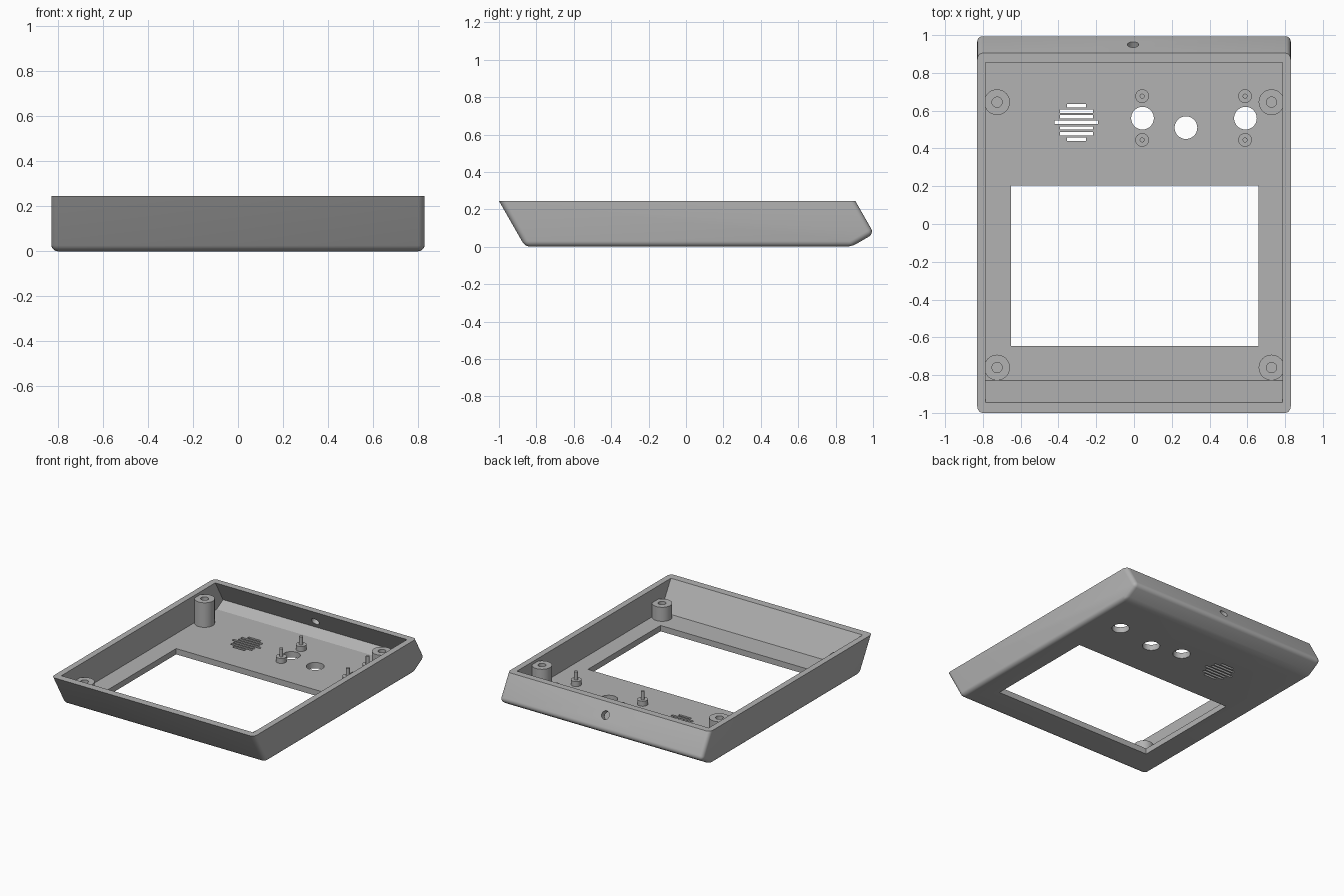
import bpy, bmesh, math
from mathutils import Matrix, Vector

cube = bpy.data.objects.get("Cube")
if cube:
    bpy.data.objects.remove(cube)

RIM, FLOOR = 0.245, 0.043

grey = bpy.data.materials.new("matte grey")
grey.use_nodes = True
GREY = (0.45, 0.45, 0.45, 1)
grey.diffuse_color = GREY
grey.node_tree.nodes["Principled BSDF"].inputs["Base Color"].default_value = GREY


def finish(name, bm):
    bmesh.ops.recalc_face_normals(bm, faces=bm.faces)
    mesh = bpy.data.meshes.new(name)
    bm.to_mesh(mesh)
    bm.free()
    mesh.materials.append(grey)
    obj = bpy.data.objects.new(name, mesh)
    bpy.context.collection.objects.link(obj)
    return obj


def activate(obj):
    bpy.ops.object.select_all(action='DESELECT')
    obj.select_set(True)
    bpy.context.view_layer.objects.active = obj


def extrude_profile(points, half_width):
    """Side profile in y-z swept across x."""
    bm = bmesh.new()
    face = bm.faces.new([bm.verts.new((-half_width, y, z)) for y, z in points])
    grown = bmesh.ops.extrude_face_region(bm, geom=[face])["geom"]
    bmesh.ops.translate(bm, vec=(2 * half_width, 0, 0),
                        verts=[v for v in grown if isinstance(v, bmesh.types.BMVert)])
    return bm


def cut(target, bm):
    """Subtract a solid from the target for good."""
    cutter = finish("cutter", bm)
    cutter.hide_render = True
    activate(target)
    mod = target.modifiers.new("cut", 'BOOLEAN')
    mod.operation, mod.solver, mod.object = 'DIFFERENCE', 'EXACT', cutter
    bpy.ops.object.modifier_apply(modifier=mod.name)
    bpy.data.objects.remove(cutter)


def box(bm, x, y, z, sx, sy, sz):
    bmesh.ops.create_cube(bm, size=1, matrix=Matrix.Translation((x, y, z))
                          @ Matrix.Diagonal((sx, sy, sz, 1)))


def rod(bm, place, radius, depth, turn=Matrix()):
    bmesh.ops.create_cone(bm, cap_ends=True, segments=48, radius1=radius, radius2=radius,
                          depth=depth, matrix=Matrix.Translation(place) @ turn)


def lathe(name, x, y, profile):
    """Turned part from radius-height pairs."""
    bm = bmesh.new()
    verts = [bm.verts.new((r, 0, z)) for r, z in profile]
    edges = [bm.edges.new(pair) for pair in zip(verts, verts[1:])]
    bmesh.ops.spin(bm, geom=verts + edges, axis=(0, 0, 1), cent=(0, 0, 0),
                   angle=math.tau, steps=40)
    bmesh.ops.remove_doubles(bm, verts=bm.verts, dist=0.0005)
    obj = finish(name, bm)
    obj.location = (x, y, 0)
    smooth(obj)


def smooth(obj):
    activate(obj)
    bpy.ops.object.shade_smooth_by_angle(angle=math.radians(25))


# Outer body with every edge below the rim rounded
body = extrude_profile([(-1, RIM), (-0.86, 0), (0.885, 0), (1.005, 0.07), (0.905, RIM)], 0.83)
soft = [e for e in body.edges if min(v.co.z for v in e.verts) < 0.2]
bmesh.ops.bevel(body, geom=soft, offset=0.03, segments=5, profile=0.5, affect='EDGES')
shell = finish("case_shell", body)

# Hollow interior, continued past the rim along the wall slopes
cut(shell, extrude_profile([(-1.002, RIM + 0.1), (-0.828, FLOOR), (0.872, FLOOR),
                            (0.946, 0.086), (0.798, RIM + 0.1)], 0.785))

# Display window
bm = bmesh.new()
box(bm, 0.005, -0.22, 0, 1.31, 0.85, 0.3)
cut(shell, bm)

# Round openings in the floor
bm = bmesh.new()
for x, y in ((0.045, 0.56), (0.275, 0.51), (0.59, 0.56)):
    rod(bm, (x, y, 0), 0.06, 0.3)
cut(shell, bm)

# Speaker slots
bm = bmesh.new()
for row, half in zip(range(-3, 4), (0.05, 0.087, 0.087, 0.115, 0.087, 0.087, 0.05)):
    box(bm, -0.305, 0.538 + row * 0.0296, 0, 2 * half, 0.018, 0.3)
cut(shell, bm)

# Cable hole square to the sloping back wall
bm = bmesh.new()
rod(bm, (-0.005, 0.93, 0.155), 0.03, 0.14, Matrix.Rotation(math.radians(-60), 4, 'X'))
cut(shell, bm)
smooth(shell)

# Screw bosses, taller at the back
for side, x in (("right", -0.725), ("left", 0.728)):
    for end, y, top in (("back", 0.645, 0.225), ("front", -0.76, 0.147)):
        lathe(f"{end}_{side}_screw_boss", x, y,
              [(0.068, 0.03), (0.068, top), (0.027, top), (0.027, 0.045), (0, 0.045)])

# Small standoffs with locating pins
for side, x in (("inner", 0.043), ("outer", 0.588)):
    for end, y in (("back", 0.677), ("front", 0.445)):
        lathe(f"{side}_{end}_standoff", x, y,
              [(0.036, 0.03), (0.036, 0.08), (0.013, 0.08), (0.013, 0.14), (0, 0.14)])
